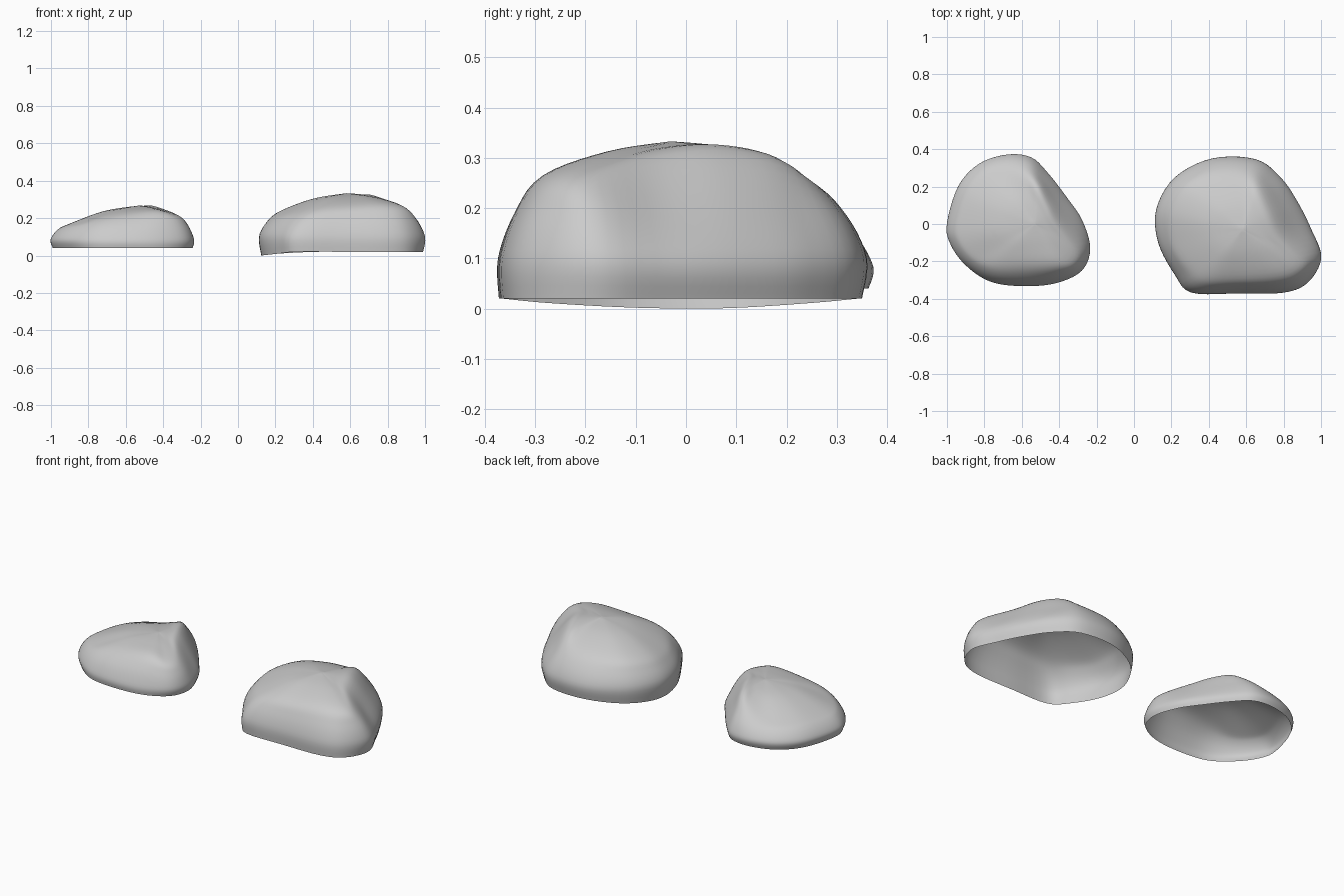
import bpy, bmesh
from mathutils import Vector

if "Cube" in bpy.data.objects:
    bpy.data.objects.remove(bpy.data.objects["Cube"])


def spline(p0, p1, p2, p3, t):
    return 0.5 * (2 * p1 + (p2 - p0) * t + (2 * p0 - 5 * p1 + 4 * p2 - p3) * t * t
                  + (3 * p1 - p0 - 3 * p2 + p3) * t ** 3)


def resample(pts, steps, closed):
    n, out = len(pts), []
    for i in range(n if closed else n - 1):
        q = [pts[j % n if closed else min(max(j, 0), n - 1)] for j in range(i - 1, i + 3)]
        out += [spline(*q, k / steps) for k in range(steps)]
    return out if closed else out + [pts[-1]]


def rock(name, spokes, peak, wide_z, base_z, flat_sides):
    """Open-bottomed boulder shell: each spoke is outline x, y and shoulder x, y, z."""
    peak = Vector(peak)
    rings = [[], [], [], [], []]
    for i, (ox, oy, sx, sy, sz) in enumerate(spokes):
        wide, top = Vector((ox, oy, wide_z)), Vector((sx, sy, sz))
        base = peak.lerp(wide, 0.995 if oy < -0.25 else 0.975)
        base.z = base_z(ox, oy)
        bulge = 0.05 if i in flat_sides else 0.13
        mid = wide.lerp(top, 0.5) + Vector((ox - sx, oy - sy, 0.08)) * bulge
        inner = top.lerp(peak, 0.5)
        inner.z = top.z + 0.7 * (peak.z - top.z)
        for ring, p in zip(rings, (base, wide, mid, top, inner)):
            ring.append(p)
    rings = [resample(r, 5, True) for r in rings]
    columns = [resample(list(c) + [peak], 5, False) for c in zip(*rings)]

    bm = bmesh.new()
    verts = [[bm.verts.new(p) for p in c[:-1]] for c in columns]
    tip = bm.verts.new(peak)
    for a, b in zip(verts, verts[1:] + verts[:1]):
        for i in range(len(a) - 1):
            bm.faces.new((a[i], b[i], b[i + 1], a[i + 1]))
        bm.faces.new((a[-1], b[-1], tip))
    for f in bm.faces:
        f.smooth = True
    me = bpy.data.meshes.new(name)
    bm.to_mesh(me)
    bm.free()
    bpy.context.collection.objects.link(bpy.data.objects.new(name, me))


# Larger boulder on the right, its rim dipping to the ground at the left tip
rock("large_rock", [
    (1.0, -.18, .88, -.19, .265), (.945, -.03, .78, -.07, .30), (.87, .12, .72, .06, .315),
    (.78, .25, .66, .18, .298), (.65, .345, .59, .24, .26), (.42, .35, .43, .24, .25),
    (.22, .25, .29, .18, .245), (.12, .08, .22, .05, .235), (.13, -.10, .24, -.10, .225),
    (.22, -.27, .32, -.22, .235), (.31, -.365, .42, -.28, .25), (.55, -.37, .58, -.29, .257),
    (.80, -.365, .75, -.28, .267), (.93, -.31, .85, -.25, .265),
], (.58, -.03, .333), .10, lambda x, y: 0.02 - 0.1 * max(0, 0.31 - x), (1, 2, 3))

# Smaller, flatter boulder on the left
rock("small_rock", [
    (-.235, -.13, -.32, -.13, .215), (-.28, .02, -.41, .0, .25), (-.36, .14, -.46, .10, .26),
    (-.46, .27, -.515, .20, .252), (-.55, .355, -.585, .26, .215), (-.68, .37, -.68, .26, .185),
    (-.83, .32, -.79, .22, .175), (-.94, .20, -.86, .13, .175), (-1.0, .0, -.90, .0, .17),
    (-.98, -.11, -.89, -.09, .17), (-.90, -.22, -.82, -.17, .18), (-.77, -.305, -.72, -.21, .205),
    (-.60, -.33, -.58, -.22, .225), (-.42, -.315, -.43, -.22, .235), (-.28, -.25, -.34, -.20, .215),
], (-.53, .0, .267), .085, lambda x, y: 0.04, (1, 2, 3))
